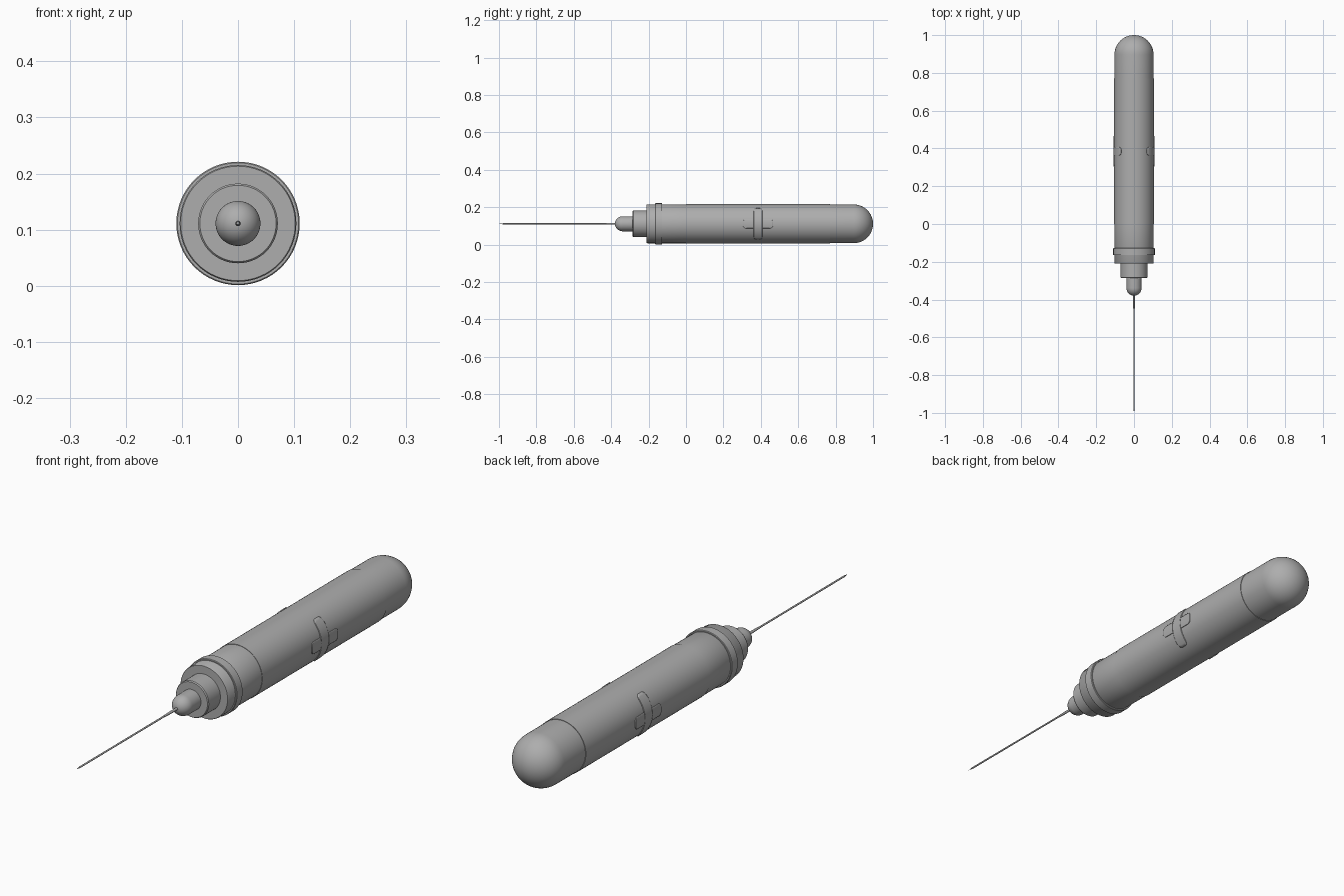
import bpy, bmesh, math

if "Cube" in bpy.data.objects:
    bpy.data.objects.remove(bpy.data.objects["Cube"])

CZ = 0.111  # height of the long axis

grey = bpy.data.materials.new("plain grey")
grey.diffuse_color = (0.42, 0.42, 0.42, 1)
grey.use_nodes = True
grey.node_tree.nodes["Principled BSDF"].inputs["Base Color"].default_value = grey.diffuse_color


def finish(bm, name):
    me = bpy.data.meshes.new(name)
    bm.to_mesh(me)
    bm.free()
    ob = bpy.data.objects.new(name, me)
    bpy.context.collection.objects.link(ob)
    me.materials.append(grey)
    bpy.ops.object.select_all(action='DESELECT')
    ob.select_set(True)
    bpy.context.view_layer.objects.active = ob
    bpy.ops.object.shade_smooth_by_angle(angle=math.radians(35))
    return ob


def lathe(name, profile, sides=64):
    """Spin (y, radius) points around the long axis."""
    bm = bmesh.new()
    vs = [bm.verts.new((r, y, CZ)) for y, r in profile]
    edges = [bm.edges.new(p) for p in zip(vs, vs[1:])]
    bmesh.ops.spin(bm, geom=vs + edges, cent=(0, 0, CZ), axis=(0, 1, 0),
                   angle=math.tau, steps=sides)
    bmesh.ops.remove_doubles(bm, verts=bm.verts, dist=1e-5)
    bmesh.ops.recalc_face_normals(bm, faces=bm.faces)
    return finish(bm, name)


def dome(y, length, r, n=12):
    """Quarter ellipse from the rim (y, r) to the pole."""
    return [(y + length * math.sin(a), r * math.cos(a))
            for a in (math.pi / 2 * i / n for i in range(n))] + [(y + length, 0)]


# Body: front barrel, slightly thicker grip sleeve, domed end cap
lathe("front_barrel", [(-0.21, 0), (-0.21, 0.102), (-0.207, 0.104), (0.0, 0.104), (0.0, 0)])
lathe("grip_sleeve", [(0.0, 0), (0.0, 0.1055), (0.77, 0.1055), (0.77, 0)])
lathe("end_cap", [(0.77, 0), (0.77, 0.1035)] + dome(0.897, 0.103, 0.1035))

# Raised ring near the front
lathe("collar_ring", [(-0.165, 0.1), (-0.165, 0.108), (-0.163, 0.11),
                      (-0.129, 0.11), (-0.127, 0.108), (-0.127, 0.1)])

# Stepped nose
lathe("nose_step", [(-0.2, 0), (-0.2, 0.071), (-0.282, 0.071), (-0.286, 0.068), (-0.286, 0)])
lathe("nose_tip", [(-0.28, 0), (-0.28, 0.04)] + dome(-0.338, -0.042, 0.04))

# Needle
lathe("needle_sleeve", [(-0.37, 0), (-0.37, 0.005), (-0.42, 0.005), (-0.46, 0.0035), (-0.46, 0)], 16)
lathe("needle", [(-0.45, 0), (-0.45, 0.0033), (-0.975, 0.0033), (-1.0, 0.0)], 16)

# Raised rounded crosses on both sides
R, ARM, HALF, ROUND = 0.104, 0.08, 0.023, 0.014


def corner(d):
    """Height lost within ROUND of a rounded end, d from the end."""
    return 0 if d > ROUND else ROUND - math.sqrt(max(0, ROUND ** 2 - (ROUND - d) ** 2))


def strip(bm, us, half_height):
    rows = []
    for u in us:
        t = math.asin(half_height(u) / R)
        rows.append([bm.verts.new((R * math.cos(a), 0.385 + u, CZ + R * math.sin(a)))
                     for a in (t * (k / 8 - 1) for k in range(17))])
    for a, b in zip(rows, rows[1:]):
        for k in range(16):
            bm.faces.new((a[k], b[k], b[k + 1], a[k + 1]))


bm = bmesh.new()
N = 20
strip(bm, [HALF * (2 * i / N - 1) for i in range(N + 1)],
      lambda u: ARM - corner(HALF - abs(u)))
for s in (-1, 1):
    us = sorted(s * (HALF + (ARM - HALF) * i / N) for i in range(N + 1))
    strip(bm, us, lambda u: HALF - corner(ARM - abs(u)))
bmesh.ops.recalc_face_normals(bm, faces=bm.faces)
for f in bm.faces:
    if f.normal.x < 0:
        f.normal_flip()
cross = finish(bm, "side_cross")
solid = cross.modifiers.new("thickness", 'SOLIDIFY')
solid.thickness = 0.0045
solid.offset = 1
mirror = cross.modifiers.new("both_sides", 'MIRROR')
mirror.use_mirror_merge = False
